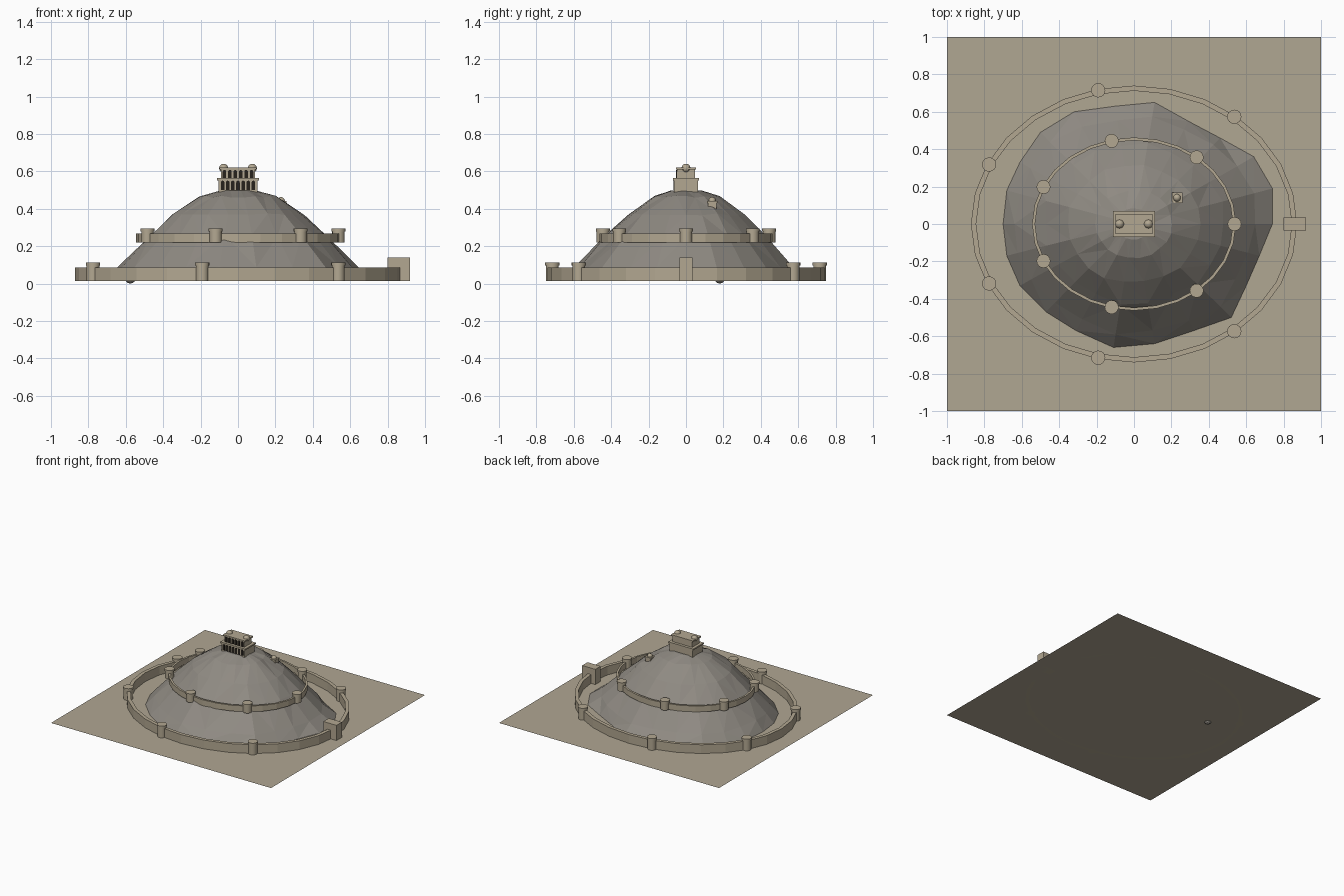
import bpy, bmesh, math, random
from mathutils import Matrix, Vector

if "Cube" in bpy.data.objects:
    bpy.data.objects.remove(bpy.data.objects["Cube"])

random.seed(4)
GZ = 0.015


def mat(name, r, g, b):
    m = bpy.data.materials.new(name)
    m.diffuse_color = (r, g, b, 1)
    m.use_nodes = True
    m.node_tree.nodes["Principled BSDF"].inputs["Base Color"].default_value = m.diffuse_color
    return m


SAND = mat("sand", 0.434, 0.385, 0.29)
STONE = mat("pale_stone", 0.45, 0.39, 0.285)
ROCK = mat("grey_rock", 0.275, 0.255, 0.225)
DARK = mat("dark_opening", 0.02, 0.016, 0.012)


def finish(name, bm, m, smooth=False):
    me = bpy.data.meshes.new(name)
    bm.normal_update()
    bm.to_mesh(me)
    bm.free()
    me.materials.append(m)
    ob = bpy.data.objects.new(name, me)
    bpy.context.collection.objects.link(ob)
    if smooth:
        bpy.ops.object.select_all(action='DESELECT')
        ob.select_set(True)
        bpy.context.view_layer.objects.active = ob
        bpy.ops.object.shade_smooth_by_angle(angle=math.radians(35))
    return ob


def add_box(bm, x0, x1, y0, y1, z0, z1):
    c = Matrix.Translation(((x0 + x1) / 2, (y0 + y1) / 2, (z0 + z1) / 2))
    bmesh.ops.create_cube(bm, size=1, matrix=c @ Matrix.Diagonal((x1 - x0, y1 - y0, z1 - z0, 1)))


def add_cyl(bm, x, y, r, z0, z1):
    bmesh.ops.create_cone(bm, cap_ends=True, segments=16, radius1=r, radius2=r, depth=z1 - z0,
                          matrix=Matrix.Translation((x, y, (z0 + z1) / 2)))


def add_ball(bm, x, y, z, r):
    bmesh.ops.create_uvsphere(bm, u_segments=16, v_segments=10, radius=r,
                              matrix=Matrix.Translation((x, y, z)))


# flat ground sheet
bm = bmesh.new()
bmesh.ops.create_grid(bm, x_segments=1, y_segments=1, size=1, matrix=Matrix.Translation((0, 0, GZ)))
finish("ground", bm, SAND)

# faceted hill: irregular foot, rounder rings towards the summit
foot = [(.74, 0), (.74, .19), (.64, .36), (.46, .46), (.29, .55), (.11, .65), (-.1, .63),
        (-.32, .6), (-.5, .49), (-.61, .33), (-.68, .18), (-.7, 0), (-.68, -.17), (-.61, -.33),
        (-.47, -.47), (-.31, -.57), (-.11, -.66), (.11, -.64), (.32, -.57), (.52, -.5),
        (.6, -.33), (.67, -.17)]
rings = [(1, GZ, 0), (.89, .09, .35), (.66, .255, .8), (.49, .37, 1), (.28, .465, 1), (.13, .498, 1)]
bm = bmesh.new()
prev = None
for k, (s, z, blend) in enumerate(rings):
    cur = []
    for x, y in foot:
        a = math.atan2(y / .65, x / .73)
        e = Vector((.735 * math.cos(a), .645 * math.sin(a)))
        p = Vector((x, y)).lerp(e, blend) * s
        if k:
            p *= random.uniform(.975, 1.02)
        cur.append(bm.verts.new((p.x, p.y, z + (random.uniform(-.006, .006) if 0 < k < 5 else 0))))
    if prev:
        for i in range(len(cur)):
            j = (i + 1) % len(cur)
            bm.faces.new((prev[i], prev[j], cur[j], cur[i]))
    prev = cur
bm.faces.new(prev)
bmesh.ops.triangulate(bm, faces=bm.faces[:])
finish("hill", bm, ROCK)

# small boulder at the foot of the hill, just below ground level
bm = bmesh.new()
bmesh.ops.create_icosphere(bm, subdivisions=2, radius=.03, matrix=Matrix.Translation((-.575, .18, .03)))
finish("boulder", bm, ROCK)


# oval curtain walls made of 28 straight lengths
def ring_wall(name, rx, ry, t, z0, z1):
    bm = bmesh.new()
    n = 28
    loops = []
    for i in range(n):
        c, s = math.cos(2 * math.pi * i / n), math.sin(2 * math.pi * i / n)
        loops.append([bm.verts.new(((rx - d) * c, (ry - d) * s, z))
                      for d, z in ((0, z0), (0, z1), (t, z1), (t, z0))])
    for i in range(n):
        a, b = loops[i], loops[(i + 1) % n]
        for k in range(4):
            m = (k + 1) % 4
            bm.faces.new((a[k], b[k], b[m], a[m]))
    finish(name, bm, STONE)


# round towers with a slightly wider cap, seven to a ring
def ring_towers(name, rx, ry, r, z0, z1, first):
    bm = bmesh.new()
    for i in range(first, 7):
        a = 2 * math.pi * i / 7
        x, y = rx * math.cos(a), ry * math.sin(a)
        add_cyl(bm, x, y, r * .9, z0, z1 - .016)
        add_cyl(bm, x, y, r, z1 - .016, z1)
    finish(name, bm, STONE, True)


ring_wall("outer_wall", .872, .74, .028, GZ, .087)
ring_wall("inner_wall", .545, .463, .016, .22, .268)
ring_towers("outer_towers", .86, .733, .038, GZ, .113, 1)
ring_towers("inner_towers", .537, .456, .037, .22, .294, 0)

# gatehouse on the right-hand side
bm = bmesh.new()
add_box(bm, .8, .92, -.035, .035, GZ, .14)
finish("gatehouse", bm, STONE)

# two-storey palace on the summit
bm = bmesh.new()
add_box(bm, -.105, .105, -.063, .063, .485, .552)
add_box(bm, -.113, .113, -.07, .07, .552, .564)
add_box(bm, -.09, .09, -.048, .048, .564, .61)
add_box(bm, -.099, .099, -.054, .054, .61, .621)
finish("palace", bm, STONE)

bm = bmesh.new()
for x in (-.077, .077):
    add_ball(bm, x, 0, .617, .024)
finish("palace_domes", bm, STONE, True)


# rows of pointed-round arch plates on the palace front
def arches(name, count, pitch, w, z0, z1, y):
    bm = bmesh.new()
    for i in range(count):
        cx = (i - (count - 1) / 2) * pitch
        pts = [(cx - w, z0), (cx + w, z0)]
        pts += [(cx + w * math.cos(k * math.pi / 6), z1 - w + w * math.sin(k * math.pi / 6))
                for k in range(7)]
        f = bm.faces.new([bm.verts.new((x, y, z)) for x, z in pts])
        ext = bmesh.ops.extrude_face_region(bm, geom=[f])
        bmesh.ops.translate(bm, vec=(0, -.006, 0),
                            verts=[v for v in ext["geom"] if isinstance(v, bmesh.types.BMVert)])
    bmesh.ops.recalc_face_normals(bm, faces=bm.faces[:])
    finish(name, bm, DARK)


arches("lower_arches", 7, .0275, .0095, .502, .551, -.062)
arches("upper_arches", 6, .029, .0095, .566, .608, -.047)

# small domed pavilion on the slope
bm = bmesh.new()
add_box(bm, .207, .253, .117, .163, .39, .432)
add_box(bm, .202, .258, .112, .168, .432, .442)
finish("pavilion", bm, STONE)
bm = bmesh.new()
add_ball(bm, .23, .14, .443, .02)
finish("pavilion_dome", bm, STONE, True)
